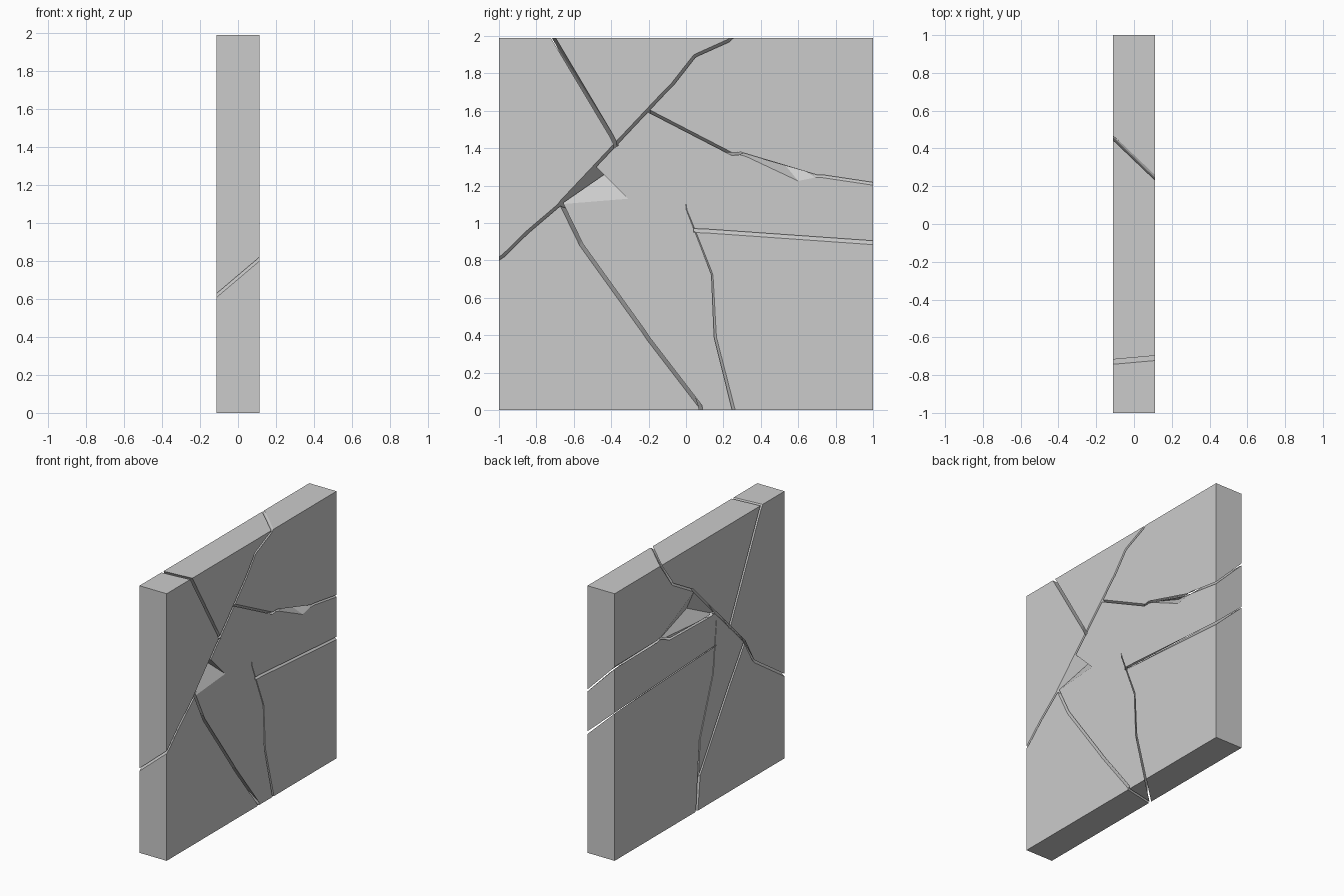
import bpy, bmesh
from mathutils import Vector

if "Cube" in bpy.data.objects:
    bpy.data.objects.remove(bpy.data.objects["Cube"])

HX, H = 0.112, 1.99   # half thickness and height of the slab
OVER = 1.15           # cutters poke out past both big faces


def mesh_object(name, bm):
    bmesh.ops.recalc_face_normals(bm, faces=bm.faces)
    me = bpy.data.meshes.new(name)
    bm.to_mesh(me)
    bm.free()
    ob = bpy.data.objects.new(name, me)
    bpy.context.collection.objects.link(ob)
    return ob


def run_out(path):
    """Continue a path beyond its last point if that lies on the slab's rim."""
    a, b = path[-2], path[-1]
    return path + [b + (b - a).normalized() * 0.06]


def on_rim(p):
    return abs(p.y) >= 1 or p.z <= 0 or p.z >= H


def crack(name, stations, w_start, w_end, back_scale=1.0):
    """Thin ruled blade; stations are (y, z) on the +x face, then (y, z) on the -x face."""
    paths = [[Vector((HX, s[0], s[1])) for s in stations],
             [Vector((-HX, s[2], s[3])) for s in stations]]
    for _ in range(2):
        if on_rim(paths[0][-1]):
            paths = [run_out(p) for p in paths]
        paths = [p[::-1] for p in paths]
    bm = bmesh.new()
    rings = []
    last = len(paths[0]) - 1
    for k in range(last + 1):
        width = w_start + (w_end - w_start) * k / last
        offs = []
        for path, scale in zip(paths, (1, back_scale)):
            t = (path[min(k + 1, last)] - path[max(k - 1, 0)]).normalized()
            offs.append(Vector((0, -t.z, t.y)) * width * scale / 2)
        f, b = paths[0][k], paths[1][k]
        mid = (f + b) / 2
        f, b = mid + (f - mid) * OVER, mid + (b - mid) * OVER
        ring = (f + offs[0], f - offs[0], b - offs[1], b + offs[1])
        rings.append([bm.verts.new(v) for v in ring])
    for r, q in zip(rings, rings[1:]):
        for j in range(4):
            bm.faces.new((r[j], r[(j + 1) % 4], q[(j + 1) % 4], q[j]))
    bm.faces.new(rings[0])
    bm.faces.new(rings[-1])
    bmesh.ops.triangulate(bm, faces=bm.faces)
    return mesh_object(name, bm)


def chip(name, side, tri, apex):
    """Broken-off splinter: triangle on one face, running to a point inside."""
    a = Vector(apex)
    bm = bmesh.new()
    base = []
    for y, z in tri:
        v = Vector((side * HX, y, z))
        base.append(bm.verts.new(v + (v - a) * 0.02))
    top = bm.verts.new(a)
    bm.faces.new(base)
    for i in range(3):
        bm.faces.new((base[i], base[(i + 1) % 3], top))
    return mesh_object(name, bm)


# slab
bm = bmesh.new()
bmesh.ops.create_cube(bm, size=1)
for v in bm.verts:
    v.co = (v.co.x * 2 * HX, v.co.y * 2, (v.co.z + 0.5) * H)
wall = mesh_object("wall_chunk", bm)

cutters = [
    # long diagonal
    crack("crack_diagonal", [
        (-1, .81, -1, .62), (-.85, .95, -.645, .86), (-.67, 1.11, -.53, 1.05),
        (-.07, 1.745, .065, 1.65), (.06, 1.9, .3, 1.79), (.24, H, .455, H)], .016, .016),
    # upper left
    crack("crack_upper", [(-.37, 1.41, -.35, 1.22), (-.71, H, -.73, H)], .02, .024),
    # right, upper
    crack("crack_right", [
        (-.2, 1.6, -.17, 1.41), (.28, 1.37, .35, 1.405),
        (.7, 1.25, .49, 1.443), (1, 1.21, 1, 1.436)], .015, .015),
    # right, middle: nearly closed at the back
    crack("crack_middle", [(.04, .96, -.2, 1.15), (1, .895, 1, 1.1)], .022, .022, .2),
    # lower left
    crack("crack_lower_left", [
        (-.67, 1.11, -.52, 1.04), (-.55, .87, -.37, .82),
        (-.2, .38, -.018, .286), (.08, 0, .03, 0)], .02, .02),
    # lower centre, closing towards the middle of the wall
    crack("crack_lower_centre", [
        (0, 1.1, -.2, 1.35), (.13, .75, -.15, .93),
        (.155, .42, 0, .5), (.255, 0, .04, 0)], .004, .02),
    # missing splinters
    chip("chip_left", 1, [(-.68, 1.1), (-.48, 1.3), (-.31, 1.13)], (.02, -.44, 1.26)),
    chip("chip_right", 1, [(.27, 1.38), (.6, 1.225), (.72, 1.25)], (.05, .53, 1.31)),
    chip("chip_back", -1, [(.065, 1.65), (-.18, 1.39), (.49, 1.443)], (-.04, .05, 1.5)),
]

# cut the slab
bpy.context.view_layer.objects.active = wall
wall.select_set(True)
for c in cutters:
    m = wall.modifiers.new(c.name, 'BOOLEAN')
    m.operation, m.solver, m.object = 'DIFFERENCE', 'EXACT', c
    bpy.ops.object.modifier_apply(modifier=m.name)
    bpy.data.objects.remove(c)

# split into separate chunks
bpy.ops.object.mode_set(mode='EDIT')
bpy.ops.mesh.select_all(action='SELECT')
bpy.ops.mesh.separate(type='LOOSE')
bpy.ops.object.mode_set(mode='OBJECT')
